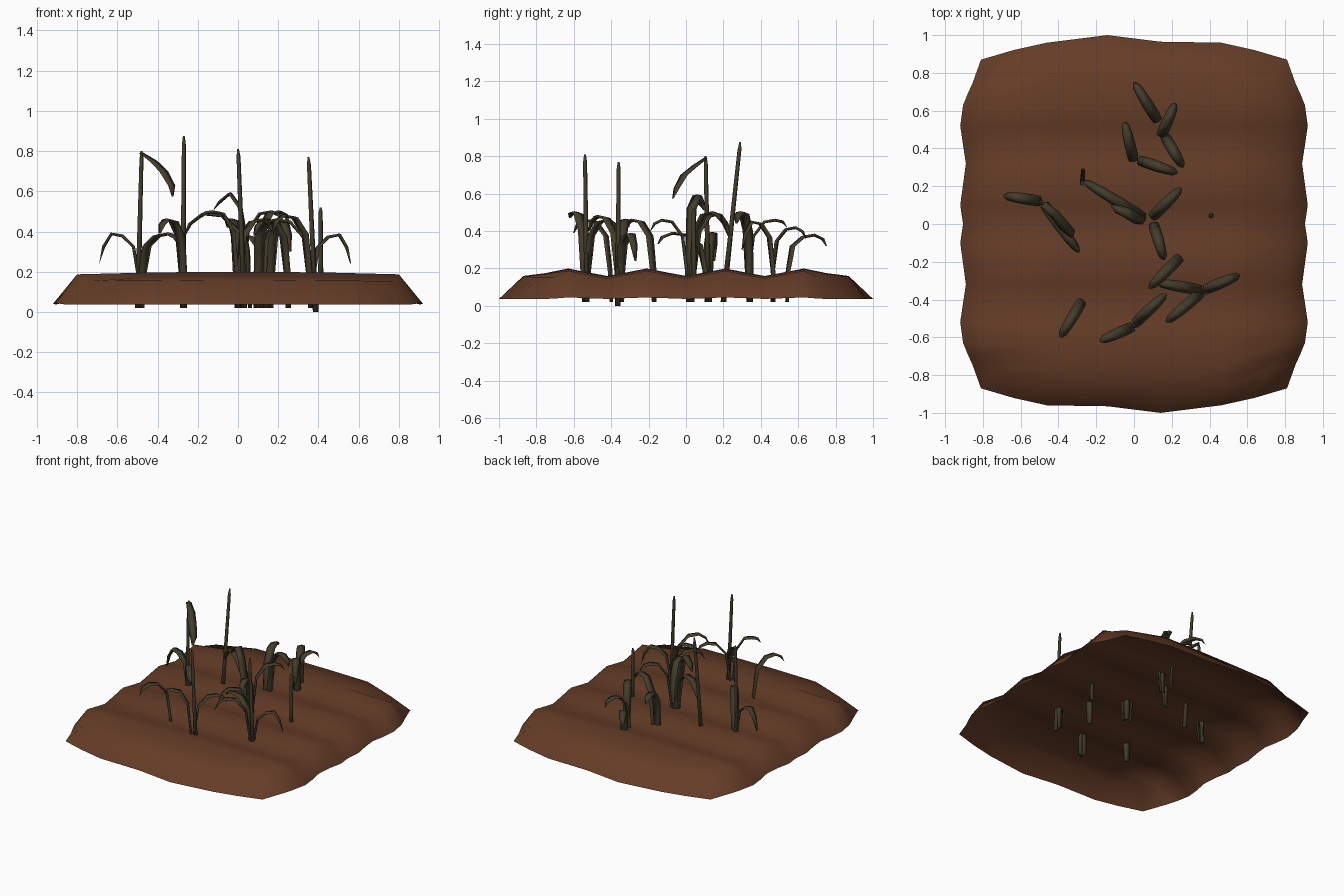
import bpy, bmesh, math
from mathutils import Vector

if "Cube" in bpy.data.objects:
    bpy.data.objects.remove(bpy.data.objects["Cube"])


def material(name, rgb):
    m = bpy.data.materials.new(name)
    m.diffuse_color = (*rgb, 1)
    m.use_nodes = True
    m.node_tree.nodes["Principled BSDF"].inputs["Base Color"].default_value = m.diffuse_color
    return m


SOIL = material("brown soil", (0.13, 0.046, 0.02))
PLANT = material("withered olive", (0.056, 0.046, 0.024))


def finish(name, bm, mat, normals=True):
    if normals:
        bmesh.ops.recalc_face_normals(bm, faces=bm.faces)
    me = bpy.data.meshes.new(name)
    bm.to_mesh(me)
    bm.free()
    me.materials.append(mat)
    for p in me.polygons:
        p.use_smooth = True
    ob = bpy.data.objects.new(name, me)
    bpy.context.collection.objects.link(ob)
    return ob


# Soil patch: open sheet with furrows along x and a sloping rim
def furrow(y):
    return 0.18 + 0.02 * math.cos((abs(y) - 0.21) * math.tau / 0.42)


def soil():
    cols = [-0.92, -0.8, -0.46, -0.14, 0.14, 0.46, 0.8, 0.92]
    ys = [0.1, 0.21, 0.32, 0.42, 0.52, 0.63, 0.75, 0.87, 0.98]
    rows = [-y for y in reversed(ys)] + [0] + ys
    bm = bmesh.new()
    grid = []
    for y in rows:
        line = []
        for x in cols:
            ax, ay = abs(x), abs(y)
            sx, sy = math.copysign(1, x), math.copysign(1, y)
            rim = ax > 0.9 or ay > 0.9
            px, py = x, y
            if rim:
                z = 0.037 + (0.2 * (furrow(y) - 0.16) if ay < 0.8 else 0)
                if ay > 0.9:
                    py = sy * {0.14: 1.0 if x * y < 0 else 0.965, 0.46: 0.96}.get(ax, 0.92)
                    px = {0.8: sx * 0.64, 0.92: sx * 0.81}.get(ax, x)
                    if ax > 0.9:
                        py = sy * 0.87
                elif ay > 0.8:
                    px, py = sx * 0.855, sy * 0.745
                elif ay > 0.7:
                    px, py = sx * 0.88, sy * 0.69
                else:
                    px = sx * (0.905 + 0.015 * math.sin(ay * 15))
            else:
                z = furrow(y) if ay < 0.8 else 0.16
                z -= 0.02 * ax * ax
                if ax > 0.7 and ay > 0.7:
                    px, py = sx * (0.78 if ay < 0.8 else 0.72), sy * (0.70 if ay < 0.8 else 0.77)
                    z = 0.155
            line.append(bm.verts.new((px, py, z)))
        grid.append(line)
    for j in range(len(rows) - 1):
        for i in range(len(cols) - 1):
            bm.faces.new((grid[j][i], grid[j][i + 1], grid[j + 1][i + 1], grid[j + 1][i]))
    finish("soil_patch", bm, SOIL, False)


# Bare stalk: five-sided tapering stick
def stalk(name, base, top):
    a, b = Vector(base), Vector(top)
    bm = bmesh.new()
    rings = []
    for t, r in ((0, 0.016), (0.5, 0.013), (0.95, 0.011), (1, 0.005)):
        c = a.lerp(b, t)
        rings.append([bm.verts.new(c + Vector((r * math.cos(k * math.tau / 5),
                                               r * math.sin(k * math.tau / 5), 0))) for k in range(5)])
    for p, q in zip(rings, rings[1:]):
        for k in range(5):
            bm.faces.new((p[k], p[(k + 1) % 5], q[(k + 1) % 5], q[k]))
    bm.faces.new(rings[0])
    bm.faces.new(rings[-1])
    finish(name, bm, PLANT)


# Leaf: creased strip that follows a bent path
def strip(name, path):
    pts = [Vector(p) for p in path]
    flat = pts[-1] - pts[0]
    side = Vector((-flat.y, flat.x, 0)).normalized()
    n = len(pts) - 1
    bm = bmesh.new()
    rows = []
    for i, p in enumerate(pts):
        t = i / n
        w = 0.006 if i == n else 0.018 + 0.012 * math.sin(math.pi * min(1, t * 1.1))
        d = (pts[min(i + 1, n)] - pts[max(i - 1, 0)]).normalized()
        up = d.cross(side).normalized() * (-0.01 if i < n else 0)
        rows.append([bm.verts.new(v) for v in (p - side * w, p + up, p + side * w, p - up * 0.6)])
    for a, b in zip(rows, rows[1:]):
        for k in range(4):
            bm.faces.new((a[k], a[(k + 1) % 4], b[(k + 1) % 4], b[k]))
    bm.faces.new(rows[0])
    bm.faces.new(rows[-1])
    finish(name, bm, PLANT)


def arch(name, base, tip, apex, tip_z):
    a, b = Vector(base), Vector(tip)
    steps = ((0, 0.02), (0.03, 0.19), (0.14, 0.19 + 0.68 * (apex - 0.19)), (0.42, apex - 0.01),
             (0.7, apex), (0.9, 0.5 * (apex + tip_z) + 0.01), (1, tip_z))
    strip(name, [(*a.lerp(b, t), z) for t, z in steps])


soil()

stalks = [((-0.50, 0.12, 0.02), (-0.48, 0.105, 0.80)),
          ((-0.275, 0.20, 0.02), (-0.27, 0.29, 0.875)),
          ((0.03, -0.53, 0.02), (0.0, -0.54, 0.81)),
          ((0.385, -0.365, 0.0), (0.35, -0.36, 0.77)),
          ((0.41, 0.045, 0.05), (0.41, 0.04, 0.52))]
for i, (a, b) in enumerate(stalks):
    stalk(f"stalk_{i + 1}", a, b)

# Arching leaves: base xy, tip xy, apex height, tip height
leaves = [((-0.49, 0.12), (-0.69, 0.15), 0.39, 0.24),
          ((-0.48, 0.11), (-0.29, -0.15), 0.39, 0.33),
          ((0.06, 0.03), (-0.27, 0.23), 0.49, 0.37),
          ((0.09, 0.03), (0.25, 0.19), 0.50, 0.45),
          ((0.10, 0.01), (0.16, -0.19), 0.46, 0.40),
          ((0.25, -0.17), (0.08, -0.34), 0.46, 0.38),
          ((0.36, -0.35), (0.12, -0.31), 0.46, 0.42),
          ((0.37, -0.35), (0.56, -0.27), 0.385, 0.24),
          ((0.36, -0.36), (0.17, -0.52), 0.48, 0.40),
          ((0.0, -0.53), (0.17, -0.37), 0.46, 0.40),
          ((0.0, -0.54), (-0.18, -0.62), 0.50, 0.47),
          ((-0.27, -0.40), (-0.39, -0.60), 0.46, 0.39),
          ((0.13, 0.54), (0.0, 0.75), 0.38, 0.32),
          ((0.14, 0.46), (0.22, 0.64), 0.42, 0.36),
          ((0.16, 0.47), (0.26, 0.30), 0.45, 0.30),
          ((0.0, 0.33), (-0.05, 0.54), 0.46, 0.42),
          ((0.02, 0.34), (0.23, 0.27), 0.50, 0.44)]
for i, leaf in enumerate(leaves):
    arch(f"leaf_{i + 1}", *leaf)

# Drooping leaf at the top of a stalk, and the tallest middle leaf
strip("drooping_leaf", [(-0.48, 0.105, 0.79), (-0.42, 0.05, 0.75), (-0.37, -0.01, 0.70),
                        (-0.33, -0.05, 0.63), (-0.325, -0.07, 0.575)])
strip("tall_leaf", [(0.06, 0.02, 0.02), (0.05, 0.02, 0.3), (0.01, 0.03, 0.52), (-0.04, 0.06, 0.59),
                    (-0.09, 0.08, 0.55), (-0.12, 0.10, 0.51)])
